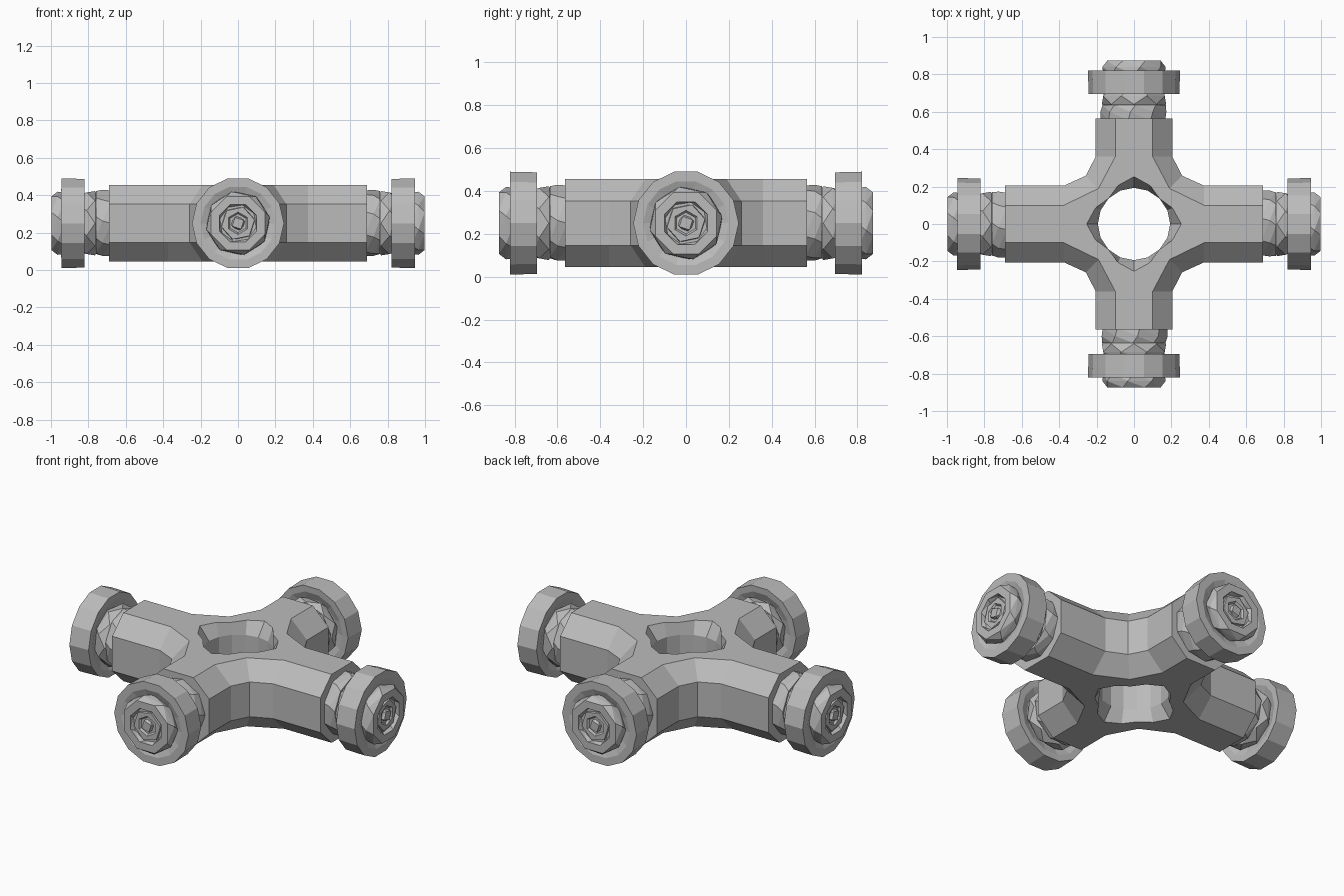
import bpy, bmesh
from math import sin, cos, pi
from mathutils import Matrix

old = bpy.data.objects.get("Cube")
if old:
    bpy.data.objects.remove(old)

grey = bpy.data.materials.new("plain_grey")
grey.use_nodes = True
colour = (0.5, 0.5, 0.5, 1)
grey.diffuse_color = colour
grey.node_tree.nodes["Principled BSDF"].inputs["Base Color"].default_value = colour

MID = 0.25           # height of the arm axes
REACH_X, REACH_Y = 0.69, 0.565


def finish(bm, name):
    bmesh.ops.recalc_face_normals(bm, faces=bm.faces)
    mesh = bpy.data.meshes.new(name)
    bm.to_mesh(mesh)
    bm.free()
    mesh.materials.append(grey)
    obj = bpy.data.objects.new(name, mesh)
    bpy.context.collection.objects.link(obj)
    return obj


def bridge(bm, a, b, triangles=False):
    n = len(a)
    for i in range(n):
        j = (i + 1) % n
        if triangles:
            bm.faces.new((a[i], a[j], b[i]))
            bm.faces.new((a[j], b[j], b[i]))
        else:
            bm.faces.new((a[i], a[j], b[j], b[i]))


def cross_outline(w, corner):
    """Outline of the four-armed body, with a filleted corner in each quadrant."""
    quadrant = [(REACH_X, w), (0.375, w), (corner, corner), (w, 0.36), (w, REACH_Y)]
    flip = quadrant[::-1]
    return (quadrant + [(-x, y) for x, y in flip]
            + [(-x, -y) for x, y in quadrant] + [(x, -y) for x, y in flip])


# Cross-shaped body with chamfered arms and a central hole
bm = bmesh.new()
levels = [(-0.205, 0.1, 0.19), (-0.104, 0.205, 0.258),
          (0.104, 0.205, 0.258), (0.205, 0.1, 0.19)]
loops = [[bm.verts.new((x, y, MID + z)) for x, y in cross_outline(w, c)]
         for z, w, c in levels]
for a, b in zip(loops, loops[1:]):
    bridge(bm, a, b)

SIDES = 16
rings = []
for z, flare in ((-0.205, 0.06), (-0.13, 0), (0.13, 0), (0.205, 0.06)):
    ring = []
    for i in range(SIDES):
        t = 2 * pi * i / SIDES
        r = 0.193 + flare * cos(2 * t) ** 2
        ring.append(bm.verts.new((r * cos(t), r * sin(t), MID + z)))
    rings.append(ring)
for a, b in zip(rings, rings[1:]):
    bridge(bm, a, b)

# Flat top and bottom between the outline and the hole rim
for k in (0, 3):
    edges = []
    for loop in (loops[k], rings[k]):
        edges += [bm.edges.get((loop[i - 1], loop[i])) for i in range(len(loop))]
    bmesh.ops.triangle_fill(bm, edges=edges, use_beauty=True)
bmesh.ops.dissolve_limit(bm, angle_limit=0.01, verts=bm.verts, edges=bm.edges)
finish(bm, "cross_body")


def turned(name, sides, profile, place, triangles=False):
    """Faceted part along +x; each profile step is (distance, radius, twist)."""
    bm = bmesh.new()
    rows = []
    for d, r, twist in profile:
        row = []
        for i in range(sides):
            t = 2 * pi * (i + twist) / sides
            row.append(bm.verts.new((d, r * cos(t), r * sin(t))))
        rows.append(row)
    for a, b in zip(rows, rows[1:]):
        bridge(bm, a, b, triangles)
    bm.faces.new(rows[0])
    bm.faces.new(rows[-1])
    bm.transform(place)
    finish(bm, name)


# Faceted collars, wheel and hub at the end of each arm
arms = [("left", 0, REACH_X), ("back", 1, REACH_Y),
        ("right", 2, REACH_X), ("front", 3, REACH_Y)]
for side, turn, reach in arms:
    place = (Matrix.Translation((0, 0, MID)) @ Matrix.Rotation(turn * pi / 2, 4, "Z")
             @ Matrix.Translation((reach, 0, 0)))
    turned(side + "_inner_collar", 9,
           [(-0.01, 0.178, 0), (0.035, 0.18, 0.1), (0.07, 0.172, 0.3)], place, True)
    turned(side + "_outer_collar", 8,
           [(0.06, 0.15, 0), (0.075, 0.172, 0), (0.12, 0.178, 0.5), (0.15, 0.16, 0.7)],
           place, True)
    turned(side + "_wheel", 14,
           [(0.15, 0.16, 0), (0.132, 0.205, 0), (0.13, 0.243, 0),
            (0.255, 0.246, 0), (0.255, 0.2, 0), (0.24, 0.16, 0)], place)
    turned(side + "_hub", 8,
           [(0.235, 0.165, 0), (0.275, 0.172, 0.25), (0.308, 0.155, 0.5),
            (0.308, 0.108, 0.5), (0.285, 0.1, 0.7)], place, True)
    turned(side + "_hub_core", 6, [(0.25, 0.094, 0), (0.296, 0.09, 0.2),
                                   (0.296, 0.06, 0.5), (0.284, 0.05, 0.5)], place, True)
    turned(side + "_axle_tip", 4, [(0.26, 0.045, 0), (0.302, 0.035, 0.3)], place, True)
